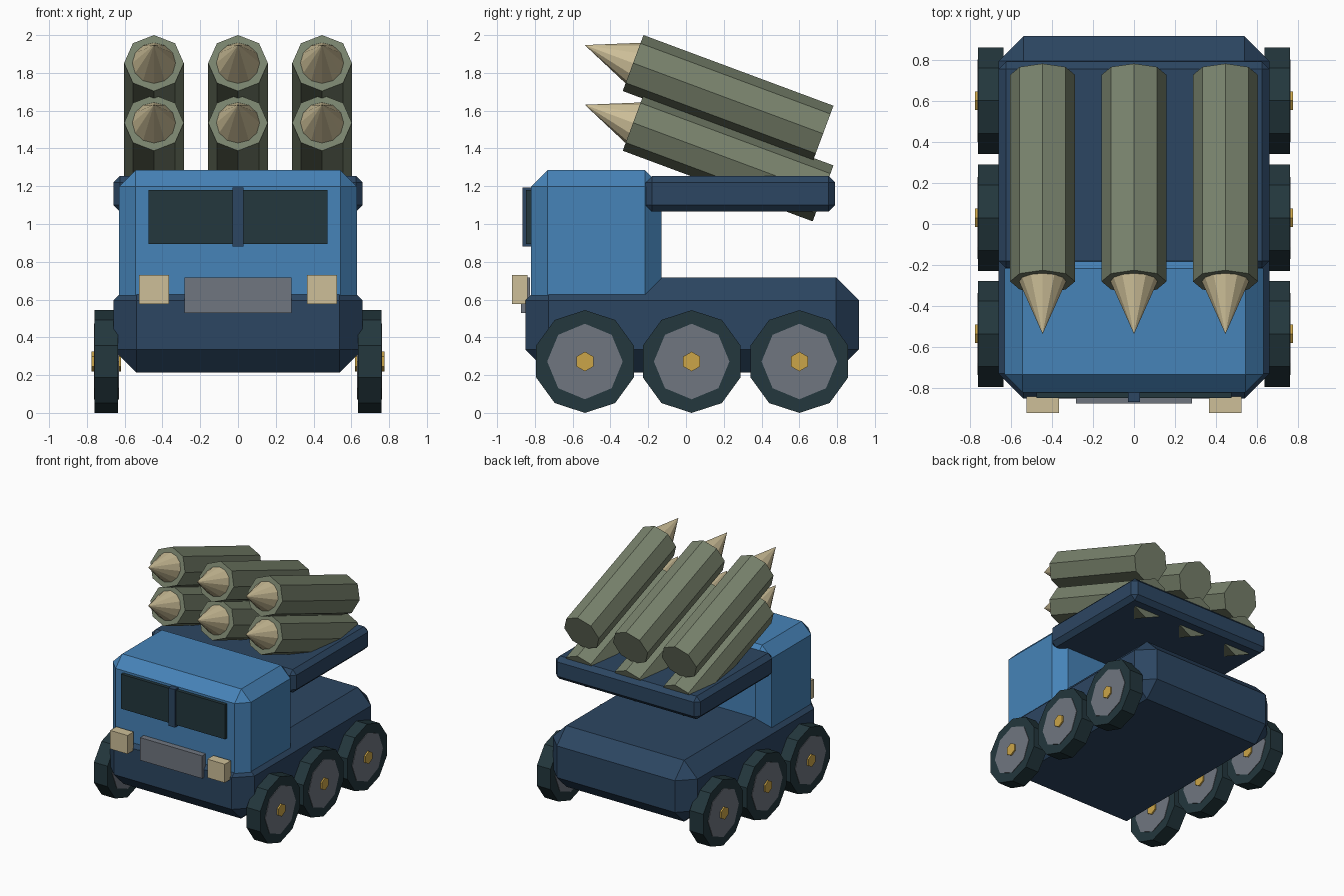
import bpy, bmesh, math
from mathutils import Vector

if "Cube" in bpy.data.objects:
    bpy.data.objects.remove(bpy.data.objects["Cube"], do_unlink=True)


def material(name, rgb):
    lin = [((c / 255 + 0.055) / 1.055) ** 2.4 for c in rgb] + [1]
    m = bpy.data.materials.new(name)
    m.use_nodes = True
    m.diffuse_color = lin
    m.node_tree.nodes["Principled BSDF"].inputs["Base Color"].default_value = lin
    return m


SKY = material("cab blue", (70, 131, 184))
NAVY = material("dark navy", (44, 70, 98))
DARK = material("dark teal", (35, 55, 61))
GREY = material("slate grey", (112, 118, 128))
GOLD = material("gold", (203, 165, 72))
GREEN = material("olive green", (120, 130, 108))
TAN = material("pale tan", (205, 191, 152))


def finish(bm, name, mat):
    bmesh.ops.recalc_face_normals(bm, faces=bm.faces)
    mesh = bpy.data.meshes.new(name)
    bm.to_mesh(mesh)
    bm.free()
    mesh.materials.append(mat)
    obj = bpy.data.objects.new(name, mesh)
    bpy.context.collection.objects.link(obj)
    return obj


def box(name, lo, hi, mat, chamfer=0):
    """Box between two corners, with optional flat chamfered edges."""
    bm = bmesh.new()
    bmesh.ops.create_cube(bm, size=1)
    for v in bm.verts:
        v.co = [a + (b - a) * (c + 0.5) for a, b, c in zip(lo, hi, v.co)]
    if chamfer:
        bmesh.ops.bevel(bm, geom=bm.edges[:], offset=chamfer, segments=1,
                        profile=0.5, affect='EDGES')
    return finish(bm, name, mat)


def prism(name, start, end, r1, r2, sides, up, mat):
    """Straight prism or cone from start to end with one corner towards up."""
    start, end, up = Vector(start), Vector(end), Vector(up)
    side = (end - start).normalized().cross(up)
    bm = bmesh.new()
    rings = []
    for centre, r in ((start, r1), (end, r2)):
        angles = [2 * math.pi * k / sides for k in range(sides)]
        rings.append([bm.verts.new(centre + r * (math.cos(a) * up + math.sin(a) * side))
                      for a in angles])
    a, b = rings
    for k in range(sides):
        n = (k + 1) % sides
        bm.faces.new((a[k], a[n], b[n], b[k]))
    bm.faces.new(a)
    if r2:
        bm.faces.new(b)
    else:
        bmesh.ops.remove_doubles(bm, verts=b, dist=1e-5)
    return finish(bm, name, mat)


# Body, cab and launcher bed
box("chassis", (-0.66, -0.85, 0.213), (0.66, 0.915, 0.718), NAVY, 0.122)
box("cab", (-0.63, -0.82, 0.45), (0.63, -0.13, 1.285), SKY, 0.087)
box("launcher_bed", (-0.66, -0.215, 1.065), (0.66, 0.79, 1.255), NAVY, 0.036)

# Front details
box("windscreen", (-0.475, -0.848, 0.895), (0.475, -0.80, 1.18), DARK)
box("windscreen_divider", (-0.03, -0.866, 0.88), (0.03, -0.80, 1.193), NAVY)
box("grille", (-0.283, -0.873, 0.53), (0.283, -0.825, 0.717), GREY)
for side, s in (("left", 1), ("right", -1)):
    xs = sorted((s * 0.364, s * 0.523))
    box(f"headlight_{side}", (xs[0], -0.92, 0.577), (xs[1], -0.84, 0.73), TAN)

# Wheels: tyre, rim and hub, each passing right through
UP = (0, 0, 1)
for side, s in (("left", 1), ("right", -1)):
    for place, y in (("front", -0.535), ("middle", 0.03), ("rear", 0.6)):
        for part, r, half, sides, mat in (("tyre", 0.272, 0.062, 10, DARK),
                                          ("rim", 0.2, 0.066, 8, GREY),
                                          ("hub", 0.052, 0.078, 6, GOLD)):
            x = s * 0.697
            prism(f"{place}_{side}_{part}", (x - half, y, 0.272), (x + half, y, 0.272),
                  r, r, sides, UP, mat)

# Two rows of three tilted launch tubes with pointed tips
tilt = math.radians(20.4)
back = Vector((0, math.cos(tilt), -math.sin(tilt)))
tube_up = Vector((0, math.sin(tilt), math.cos(tilt)))
for row, z in (("upper", 1.852), ("lower", 1.536)):
    for column, x in (("right", -0.445), ("centre", 0), ("left", 0.445)):
        mouth = Vector((x, -0.28, z))
        prism(f"{row}_{column}_tube", mouth, mouth + back * 1.073,
              0.158, 0.158, 8, tube_up, GREEN)
        prism(f"{row}_{column}_tip", mouth + back * 0.001, mouth - back * 0.273,
              0.115, 0, 12, tube_up, TAN)
